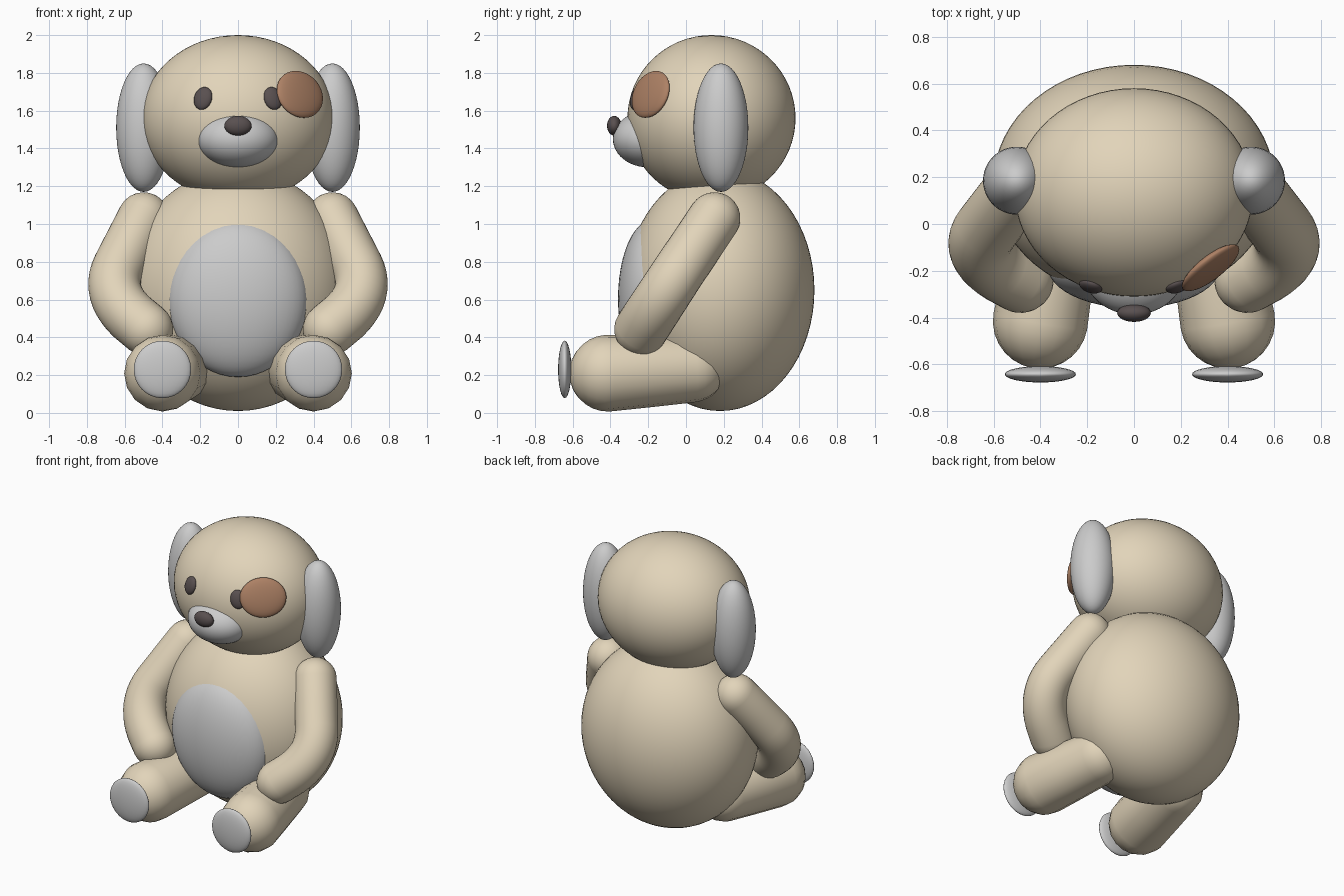
import bpy, bmesh, math
from mathutils import Vector, Matrix

if "Cube" in bpy.data.objects:
    bpy.data.objects.remove(bpy.data.objects["Cube"])


def material(name, rgb):
    m = bpy.data.materials.new(name)
    m.diffuse_color = (*rgb, 1)
    m.use_nodes = True
    m.node_tree.nodes["Principled BSDF"].inputs["Base Color"].default_value = m.diffuse_color
    return m


TAN = material("tan", (0.76, 0.66, 0.49))
BROWN = material("brown", (0.42, 0.22, 0.13))
DARK = material("dark", (0.10, 0.08, 0.08))
HEAD_C, HEAD_R = Vector((0, 0.135, 1.56)), Vector((0.51, 0.445, 0.44))


def finish(bm, name, mat):
    bmesh.ops.recalc_face_normals(bm, faces=bm.faces)
    for f in bm.faces:
        f.smooth = True
    me = bpy.data.meshes.new(name)
    bm.to_mesh(me)
    bm.free()
    ob = bpy.data.objects.new(name, me)
    bpy.context.collection.objects.link(ob)
    if mat:
        me.materials.append(mat)
    return ob


def ellipsoid(name, center, radii, mat=None, rot=Matrix(), seg=48):
    bm = bmesh.new()
    bmesh.ops.create_uvsphere(bm, u_segments=seg, v_segments=seg // 2, radius=1)
    bm.transform(Matrix.Translation(center) @ rot @ Matrix.Diagonal((*radii, 1)))
    return finish(bm, name, mat)


def on_head(name, x, z, radii, mat, roll=0, lift=0):
    """Flattened ellipsoid lying on the head surface, facing outward."""
    u, w = x / HEAD_R.x, (z - HEAD_C.z) / HEAD_R.z
    y = HEAD_C.y - HEAD_R.y * math.sqrt(1 - u * u - w * w)
    p = Vector((x, y, z))
    n = Vector([(p[i] - HEAD_C[i]) / HEAD_R[i] ** 2 for i in range(3)]).normalized()
    rot = n.to_track_quat('Y', 'Z').to_matrix().to_4x4() @ Matrix.Rotation(roll, 4, 'Y')
    return ellipsoid(name, p + n * lift, radii, mat, rot, 32)


def limb(name, path, r0, r1, side, mat, seg):
    """Round-ended tube along a path, mirrored by side."""
    pts = [Vector((side * x, y, z)) for x, y, z in path]
    steps = 7
    d0, d1 = (pts[1] - pts[0]).normalized(), (pts[-1] - pts[-2]).normalized()
    angs = [math.pi / 2 * i / steps for i in range(1, steps)]
    rings = [(pts[0] - d0 * r0 * math.sin(a), r0 * math.cos(a), d0) for a in reversed(angs)]
    for i, p in enumerate(pts):
        d = (pts[min(i + 1, len(pts) - 1)] - pts[max(i - 1, 0)]).normalized()
        rings.append((p, r0 + (r1 - r0) * i / (len(pts) - 1), d))
    rings += [(pts[-1] + d1 * r1 * math.sin(a), r1 * math.cos(a), d1) for a in angs]
    bm = bmesh.new()
    loops = []
    for c, r, d in rings:
        u = d.cross(Vector((1, 0, 0))).normalized()
        v = d.cross(u)
        loops.append([bm.verts.new(c + r * (u * math.cos(t) + v * math.sin(t)))
                      for t in (2 * math.pi * k / seg for k in range(seg))])
    for a, b in zip(loops, loops[1:]):
        for k in range(seg):
            bm.faces.new((a[k], a[(k + 1) % seg], b[(k + 1) % seg], b[k]))
    for loop, tip in ((loops[0], pts[0] - d0 * r0), (loops[-1], pts[-1] + d1 * r1)):
        t = bm.verts.new(tip)
        for k in range(seg):
            bm.faces.new((loop[k], loop[(k + 1) % seg], t))
    return finish(bm, name, mat)


# Torso and belly patch
ellipsoid("body", (0, 0.18, 0.65), (0.60, 0.50, 0.64), TAN, seg=64)
ellipsoid("belly", (0, -0.18, 0.605), (0.37, 0.18, 0.415))

# Head, muzzle and nose
ellipsoid("head", HEAD_C, HEAD_R, TAN, seg=64)
ellipsoid("muzzle", (0, -0.20, 1.45), (0.217, 0.187, 0.15))
ellipsoid("nose", (0, -0.38, 1.52), (0.072, 0.038, 0.052), DARK, seg=32)
on_head("eye_patch", 0.325, 1.685, (0.15, 0.035, 0.13), BROWN, lift=0.004)

# Arm centreline: straight, rounded elbow, straight
shoulder, bend_a = Vector((0.5, 0.15, 1.03)), Vector((0.63, -0.02, 0.777))
corner, bend_b = Vector((0.70, -0.113, 0.635)), Vector((0.56, -0.198, 0.505))
hand = Vector((0.485, -0.238, 0.443))
elbow = [bend_a * (1 - t) ** 2 + corner * 2 * t * (1 - t) + bend_b * t * t
         for t in (i / 10 for i in range(11))]
arm_path = [shoulder, shoulder.lerp(bend_a, 0.5)] + elbow + [hand]

for side, tag in ((-1, "right"), (1, "left")):
    on_head(f"eye_{tag}", side * 0.185, 1.665, (0.05, 0.025, 0.062), DARK, side * 0.2)
    ellipsoid(f"ear_{tag}", (side * 0.50, 0.185, 1.51), (0.145, 0.145, 0.34))
    limb(f"arm_{tag}", arm_path, 0.138, 0.142, side, TAN, 32)
    limb(f"leg_{tag}", [(0.32, 0.03, 0.235), (0.36, -0.19, 0.222), (0.40, -0.415, 0.21)],
         0.18, 0.203, side, TAN, 16)
    ellipsoid(f"foot_pad_{tag}", (side * 0.40, -0.642, 0.23), (0.152, 0.035, 0.152), seg=32)
